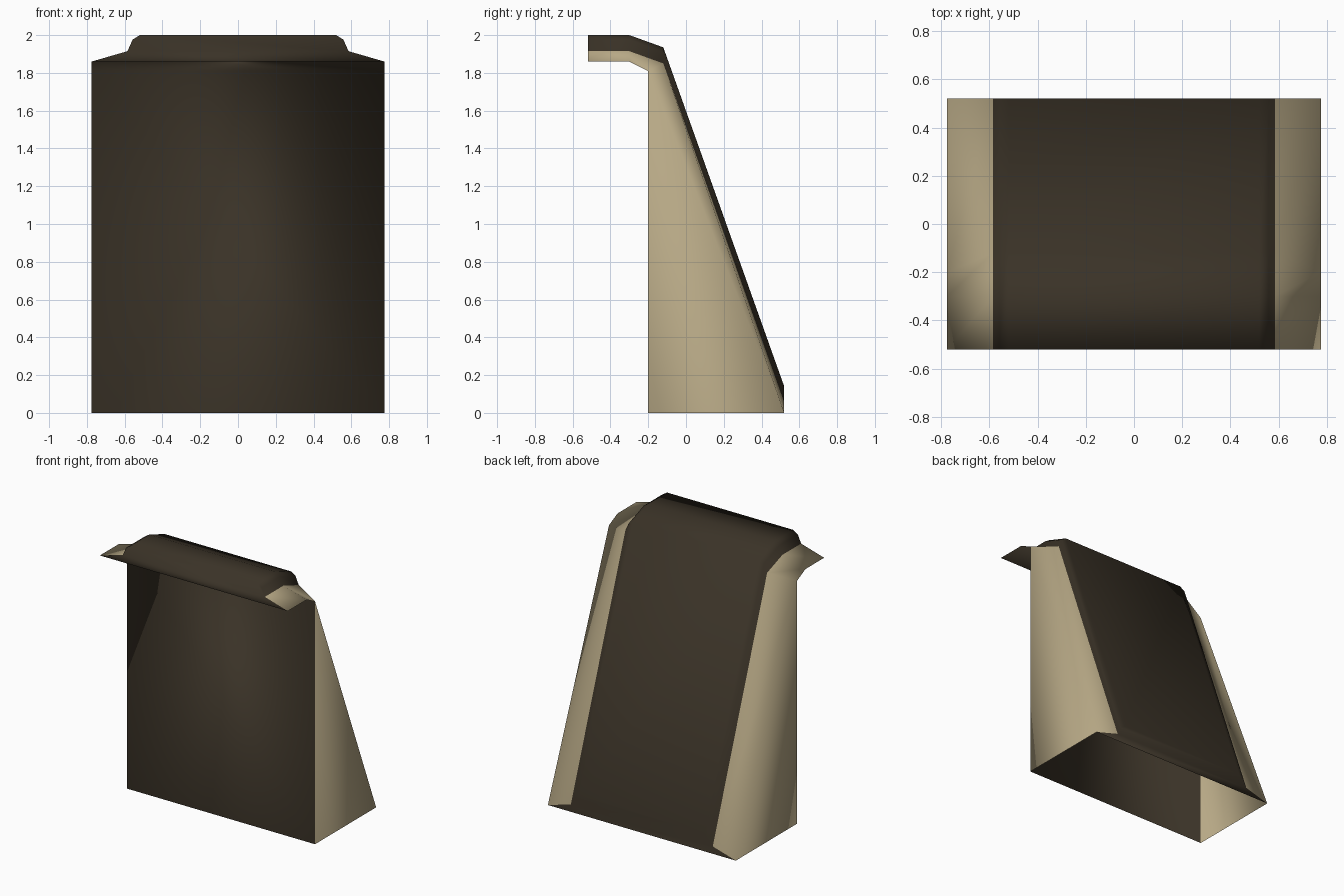
import bpy, bmesh

if "Cube" in bpy.data.objects:
    bpy.data.objects.remove(bpy.data.objects["Cube"])


def material(name, rgb):
    m = bpy.data.materials.new(name)
    m.diffuse_color = (*rgb, 1.0)
    m.use_nodes = True
    m.node_tree.nodes["Principled BSDF"].inputs["Base Color"].default_value = m.diffuse_color
    return m


DARK, BEIGE = 0, 1
mats = [material("dark brown", (0.042, 0.032, 0.020)),
        material("beige", (0.47, 0.39, 0.235))]

# Side profiles (y, z): crest of the hood and its low outer rim
crest = [(-0.52, 2.0), (-0.30, 2.0), (-0.12, 1.935), (0.52, 0.14)]
rim = [(-0.52, 1.86), (-0.30, 1.86), (-0.20, 1.81), (0.52, 0.0)]
# Rows between rim and centre: half width and drop below the crest
rows = [(0.585, 0.085), (0.558, 0.024), (0.52, 0.0)]

bm = bmesh.new()


def section(i):
    """Cross-section of the hood at profile point i, from left to right."""
    y, z = crest[i]
    left = [(-0.775, *rim[i])] + [(-x, y, z - d) for x, d in rows]
    right = [(-x, py, pz) for x, py, pz in reversed(left)]
    return [bm.verts.new(p) for p in left + right]


def face(verts, mat):
    f = bm.faces.new(verts)
    f.material_index = mat
    f.smooth = True


sections = [section(i) for i in range(4)]

# Hood strips: beige outer flaps, dark raised centre
for a, b in zip(sections, sections[1:]):
    for j in range(7):
        face((a[j], a[j + 1], b[j + 1], b[j]), BEIGE if j in (0, 6) else DARK)

# Closed ends of the hood
face(sections[0], DARK)
face(sections[3], DARK)

# Underside of the overhang
for a, b in zip(sections[:2], sections[1:3]):
    face((a[0], a[-1], b[-1], b[0]), DARK)

# Front panel and triangular sides, open at the bottom
foot_l = bm.verts.new((-0.775, -0.20, 0))
foot_r = bm.verts.new((0.775, -0.20, 0))
top, low = sections[2], sections[3]
face((top[0], top[-1], foot_r, foot_l), DARK)
face((top[0], foot_l, low[0]), BEIGE)
face((top[-1], foot_r, low[-1]), BEIGE)

bmesh.ops.recalc_face_normals(bm, faces=bm.faces)
mesh = bpy.data.meshes.new("sloped_housing")
bm.to_mesh(mesh)
bm.free()
for m in mats:
    mesh.materials.append(m)
obj = bpy.data.objects.new("sloped_housing", mesh)
bpy.context.collection.objects.link(obj)
